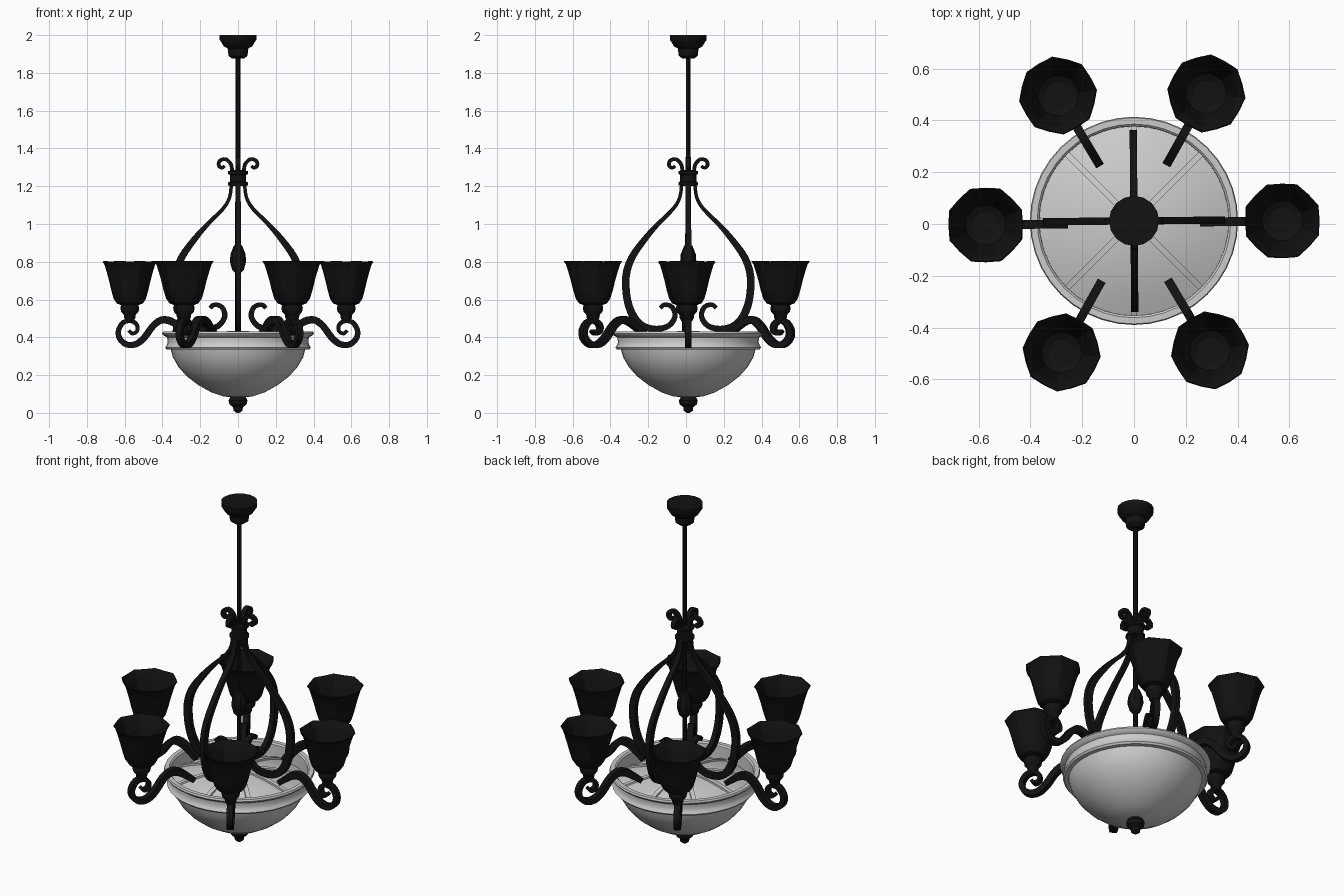
import bpy, bmesh
from math import sin, cos, pi, radians
from mathutils import Vector

if "Cube" in bpy.data.objects:
    bpy.data.objects.remove(bpy.data.objects["Cube"])

AXIS_Y = 0.012    # centre of the bowl and rod
LAMP_Y = 0.004    # centre of the ring of lamps


def make_material(name, value):
    mat = bpy.data.materials.new(name)
    mat.use_nodes = True
    col = (value, value, value, 1)
    mat.diffuse_color = col
    mat.node_tree.nodes["Principled BSDF"].inputs["Base Color"].default_value = col
    return mat


BLACK = make_material("black iron", 0.006)
WHITE = make_material("frosted glass", 0.6)


def finish(name, bm, mat, angle):
    bmesh.ops.recalc_face_normals(bm, faces=bm.faces)
    mesh = bpy.data.meshes.new(name)
    bm.to_mesh(mesh)
    bm.free()
    mesh.materials.append(mat)
    obj = bpy.data.objects.new(name, mesh)
    bpy.context.collection.objects.link(obj)
    bpy.ops.object.select_all(action='DESELECT')
    obj.select_set(True)
    bpy.context.view_layer.objects.active = obj
    bpy.ops.object.shade_smooth_by_angle(angle=radians(angle))
    return obj


def lathe(name, profile, mat, segs=16, centre=(0, AXIS_Y), flute=0, turn=0, angle=35):
    """Revolve (radius, z) points; flute ripples the wide part into petals."""
    bm = bmesh.new()
    rings = []
    for r, z in profile:
        ring = []
        for i in range(segs):
            a = 2 * pi * i / segs
            ripple = flute * cos(8 * a) * max(0, r - 0.05) / 0.1
            rad = r + ripple
            ring.append(bm.verts.new((centre[0] + rad * cos(a + turn),
                                      centre[1] + rad * sin(a + turn), z + ripple * 0.4)))
        rings.append(ring)
    for a, b in zip(rings, rings[1:]):
        for i in range(segs):
            j = (i + 1) % segs
            bm.faces.new((a[i], a[j], b[j], b[i]))
    bm.faces.new(rings[0])
    bm.faces.new(rings[-1])
    return finish(name, bm, mat, angle)


def smooth_path(points, steps=3):
    """Catmull-Rom curve through (radius, z, thickness) points."""
    p = [Vector(q) for q in points]
    p = [p[0]] + p + [p[-1]]
    out = []
    for a, b, c, d in zip(p, p[1:], p[2:], p[3:]):
        for s in range(steps):
            t = s / steps
            out.append(0.5 * (2 * b + (c - a) * t + (2 * a - 5 * b + 4 * c - d) * t * t
                              + (3 * b - a - 3 * c + d) * t ** 3))
    return out + [p[-1]]


def bar(name, points, width, mat, turn, cy):
    """Sweep a rectangular bar along a path in a vertical radial plane."""
    path = smooth_path(points)
    out, side = Vector((cos(turn), sin(turn), 0)), Vector((-sin(turn), cos(turn), 0))
    bm = bmesh.new()
    rings = []
    for i, p in enumerate(path):
        d = path[min(i + 1, len(path) - 1)] - path[max(i - 1, 0)]
        tangent = Vector((d.x, d.y)).normalized()
        n = out * -tangent.y + Vector((0, 0, tangent.x))
        c = out * p.x + Vector((0, cy, p.y))
        rings.append([bm.verts.new(c + n * (u * p.z / 2) + side * (v * width / 2))
                      for u, v in ((1, 1), (1, -1), (-1, -1), (-1, 1))])
    for a, b in zip(rings, rings[1:]):
        for i in range(4):
            j = (i + 1) % 4
            bm.faces.new((a[i], a[j], b[j], b[i]))
    bm.faces.new(rings[0])
    bm.faces.new(rings[-1])
    return finish(name, bm, mat, 40)


# Central stem: ceiling canopy, rod, collar, teardrop, bottom finial
lathe("ceiling_canopy", [(.03, 1.875), (.05, 1.89), (.055, 1.93), (.075, 1.94),
                         (.09, 1.965), (.097, 1.975), (.097, 2)], BLACK)
lathe("rod", [(.013, .41), (.013, 1.9)], BLACK, 8)
lathe("collar", [(.03, 1.2), (.052, 1.205), (.052, 1.22), (.043, 1.225), (.043, 1.26),
                 (.052, 1.265), (.052, 1.28), (.03, 1.285)], BLACK)
lathe("teardrop", [(.015, .74), (.03, .755), (.043, .8), (.04, .84), (.022, .885),
                   (.013, .89)], BLACK, 8)
lathe("bottom_finial", [(.008, 0), (.024, .012), (.026, .03), (.045, .045), (.05, .065),
                        (.04, .085), (.02, .1)], BLACK)

# Glass bowl with moulded rim and a shallow domed lid
RIM_R = .365


def lid_z(r):
    return .425 - .08 * (r / RIM_R) ** 2


lid = [(r, lid_z(r)) for r in (RIM_R, .3, .23, .16, .09, .03)]
lathe("bowl", [(.02, .08), (.08, .088), (.14, .108), (.21, .147), (.27, .193), (.315, .243),
               (.345, .295), (.356, .335), (.378, .336), (.386, .346), (.378, .358),
               (.372, .375), (.376, .4), (.395, .41), (.402, .42), (.398, .43),
               (.374, .43), (.366, .422)] + lid, WHITE, 40)
for k in range(8):
    bar("lid_spoke", [(r, lid_z(r) + .003, .014) for r in (.03, .12, .2, .28, RIM_R)],
        .024, WHITE, k * pi / 4, AXIS_Y)

# Four cage ribs, each with a lower curl and a top scroll
rib = [(.035, 1.21, .018), (.045, 1.14, .018), (.08, 1.08, .02), (.16, 1.0, .024),
       (.23, .92, .032), (.3, .82, .038), (.33, .72, .04), (.323, .6, .04), (.29, .51, .042),
       (.24, .46, .038), (.17, .445, .032), (.105, .46, .03), (.07, .51, .028),
       (.085, .56, .026), (.125, .573, .024), (.148, .555, .022)]
scroll = [(.03, 1.27, .02), (.037, 1.315, .02), (.065, 1.343, .02), (.096, 1.335, .02),
          (.102, 1.31, .02), (.085, 1.297, .018), (.07, 1.308, .016)]
for k in range(4):
    a = k * pi / 2 + radians(.5)
    bar("cage_rib", rib, .028, BLACK, a, AXIS_Y)
    bar("top_scroll", scroll, .026, BLACK, a, AXIS_Y)

# Six lamps: scrolled arm, cup and open flared shade
arm = [(.265, .42, .03), (.31, .455, .036), (.355, .485, .04), (.405, .492, .038),
       (.45, .46, .036), (.495, .4, .036), (.54, .364, .034), (.59, .362, .032),
       (.627, .395, .03), (.632, .44, .028), (.605, .48, .026), (.565, .487, .024),
       (.535, .465, .022), (.535, .432, .02), (.56, .42, .02), (.578, .437, .018)]
cup = [(.02, .485), (.03, .505), (.032, .52), (.046, .535), (.05, .555), (.046, .57), (.06, .585)]
shade = [(.045, .57), (.07, .58), (.087, .605), (.1, .65), (.112, .7), (.126, .75),
         (.137, .785), (.148, .8), (.144, .803), (.13, .783), (.118, .75), (.104, .7),
         (.092, .65), (.078, .605), (.05, .59)]
for k in range(6):
    a = k * pi / 3 + radians(.8)
    spot = (.573 * cos(a), LAMP_Y + .573 * sin(a))
    bar("lamp_arm", arm, .034, BLACK, a, LAMP_Y)
    lathe("lamp_cup", cup, BLACK, 12, spot)
    lathe("lamp_shade", shade, BLACK, 16, spot, flute=.004, turn=a + pi / 8, angle=25)
